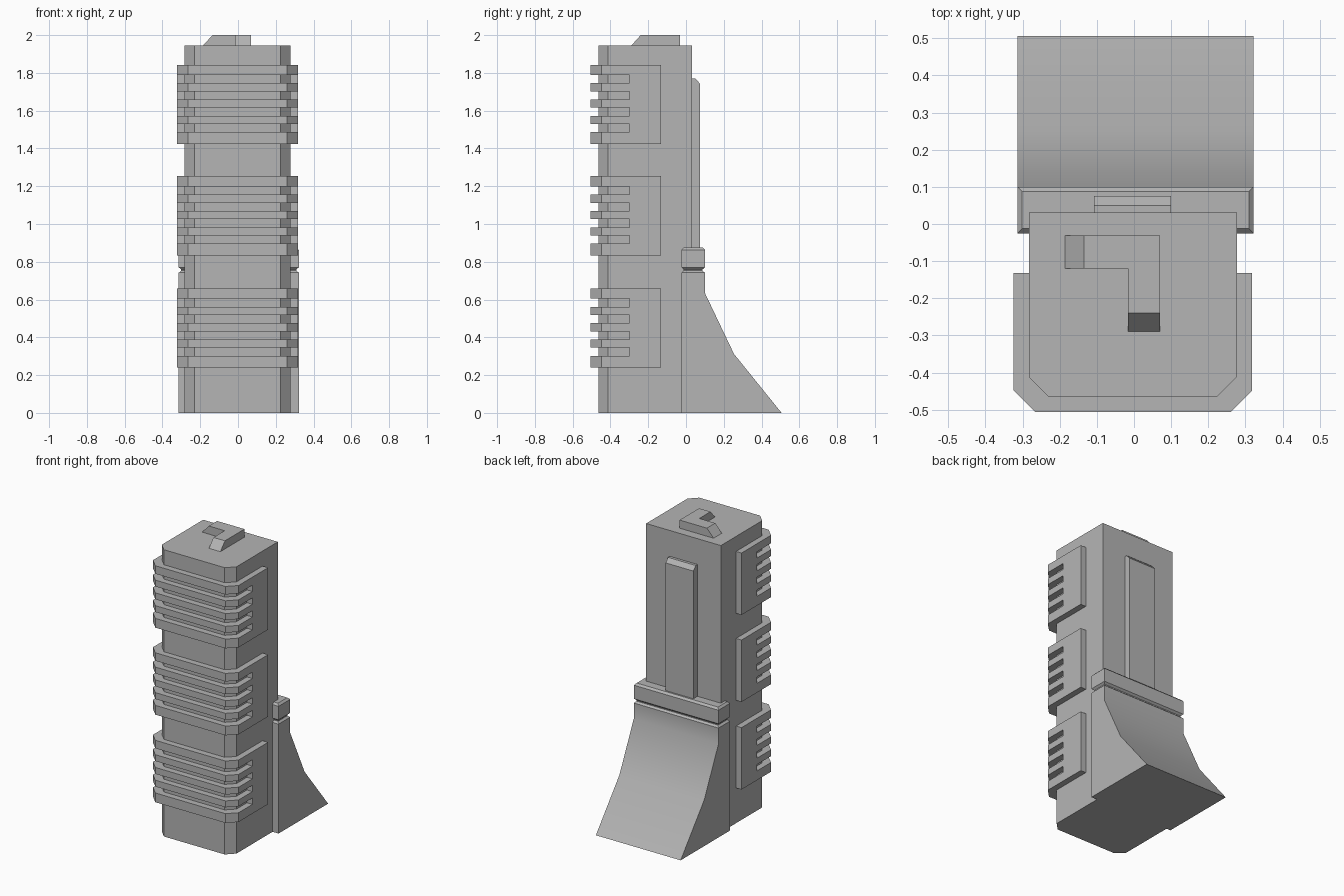
import bpy
import bmesh
import math
from mathutils import Vector

if "Cube" in bpy.data.objects:
    bpy.data.objects.remove(bpy.data.objects["Cube"], do_unlink=True)

GREY = (0.46, 0.46, 0.46, 1)
mat = bpy.data.materials.new("concrete grey")
mat.use_nodes = True
mat.diffuse_color = GREY
bsdf = next(n for n in mat.node_tree.nodes if n.type == "BSDF_PRINCIPLED")
bsdf.inputs["Base Color"].default_value = GREY


def loft(name, rings):
    """Skin a stack of matching closed rings and cap both ends."""
    bm = bmesh.new()
    loops = [[bm.verts.new(p) for p in ring] for ring in rings]
    n = len(loops[0])
    for a, b in zip(loops, loops[1:]):
        for i in range(n):
            j = (i + 1) % n
            bm.faces.new((a[i], a[j], b[j], b[i]))
    bm.faces.new(loops[0][::-1])
    bm.faces.new(loops[-1])
    bmesh.ops.recalc_face_normals(bm, faces=bm.faces)
    mesh = bpy.data.meshes.new(name)
    bm.to_mesh(mesh)
    bm.free()
    mesh.materials.append(mat)
    obj = bpy.data.objects.new(name, mesh)
    bpy.context.collection.objects.link(obj)
    return obj


def prism_z(name, outline, z0, z1):
    return loft(name, [[(x, y, z) for x, y in outline] for z in (z0, z1)])


def prism_x(name, outline, x0, x1):
    return loft(name, [[(x, y, z) for y, z in outline] for x in (x0, x1)])


def plan(x0, x1, front, back, cut):
    """Rectangle with its two front corners cut off."""
    return [(x0 + cut, front), (x1 - cut, front), (x1, front + cut),
            (x1, back), (x0, back), (x0, front + cut)]


# Main tower
prism_z("tower", plan(-0.283, 0.277, -0.464, 0.031, 0.052), 0, 1.945)

# Three balcony stacks: side plates at the back, wrap-around slabs in front
X0, X1 = -0.324, 0.318
HEIGHT, PITCH, SLOT = 0.42, 0.0865, 0.043
for level, base in enumerate((0.239, 0.833, 1.423)):
    for side, xa, xb in (("right", X0, -0.27), ("left", 0.265, X1)):
        prism_z(f"balcony_plate_{side}_{level}",
                [(xa, -0.3), (xb, -0.3), (xb, -0.132), (xa, -0.132)],
                base, base + HEIGHT)
    bottom = base
    for i in range(5):
        top = base + 0.063 + i * PITCH if i < 4 else base + HEIGHT
        prism_z(f"balcony_slab_{level}_{i}",
                plan(X0, X1, -0.506, -0.3, 0.058), bottom, top)
        bottom = top + SLOT

# Flared buttress at the back
BX0, BX1, BY0, BY1 = -0.314, 0.322, -0.025, 0.1
buttress = prism_x("buttress", [(BY0, 0), (0.506, 0), (0.254, 0.312),
                                (BY1, 0.635), (BY1, 0.742), (BY0, 0.742)], BX0, BX1)
bpy.ops.object.select_all(action="DESELECT")
bpy.context.view_layer.objects.active = buttress
buttress.select_set(True)
bpy.ops.object.shade_smooth_by_angle(angle=math.radians(30))

# Collar with a groove above the buttress
rings = []
for z, d in ((0.742, 0), (0.753, 0.013), (0.759, 0.013), (0.771, 0),
             (0.863, 0), (0.876, 0.013)):
    rings.append([(BX0 + d, BY0 + d, z), (BX1 - d, BY0 + d, z),
                  (BX1 - d, BY1 - d, z), (BX0 + d, BY1 - d, z)])
loft("collar", rings)

# Raised rear panel with a sloped top
prism_x("rear_panel", [(0.02, 0.86), (0.075, 0.86), (0.075, 1.742),
                       (0.05, 1.77), (0.02, 1.77)], -0.108, 0.1)

# L-shaped roof block with ramped ends
low = [(-0.186, -0.12), (-0.016, -0.12), (-0.016, -0.29),
       (0.07, -0.29), (0.07, -0.031), (-0.186, -0.031)]
high = [(max(x, -0.135), max(y, -0.24)) for x, y in low]
loft("roof_block", [[Vector((x, y, z)) for x, y in outline]
                    for outline, z in ((low, 1.944), (high, 2.0))])
